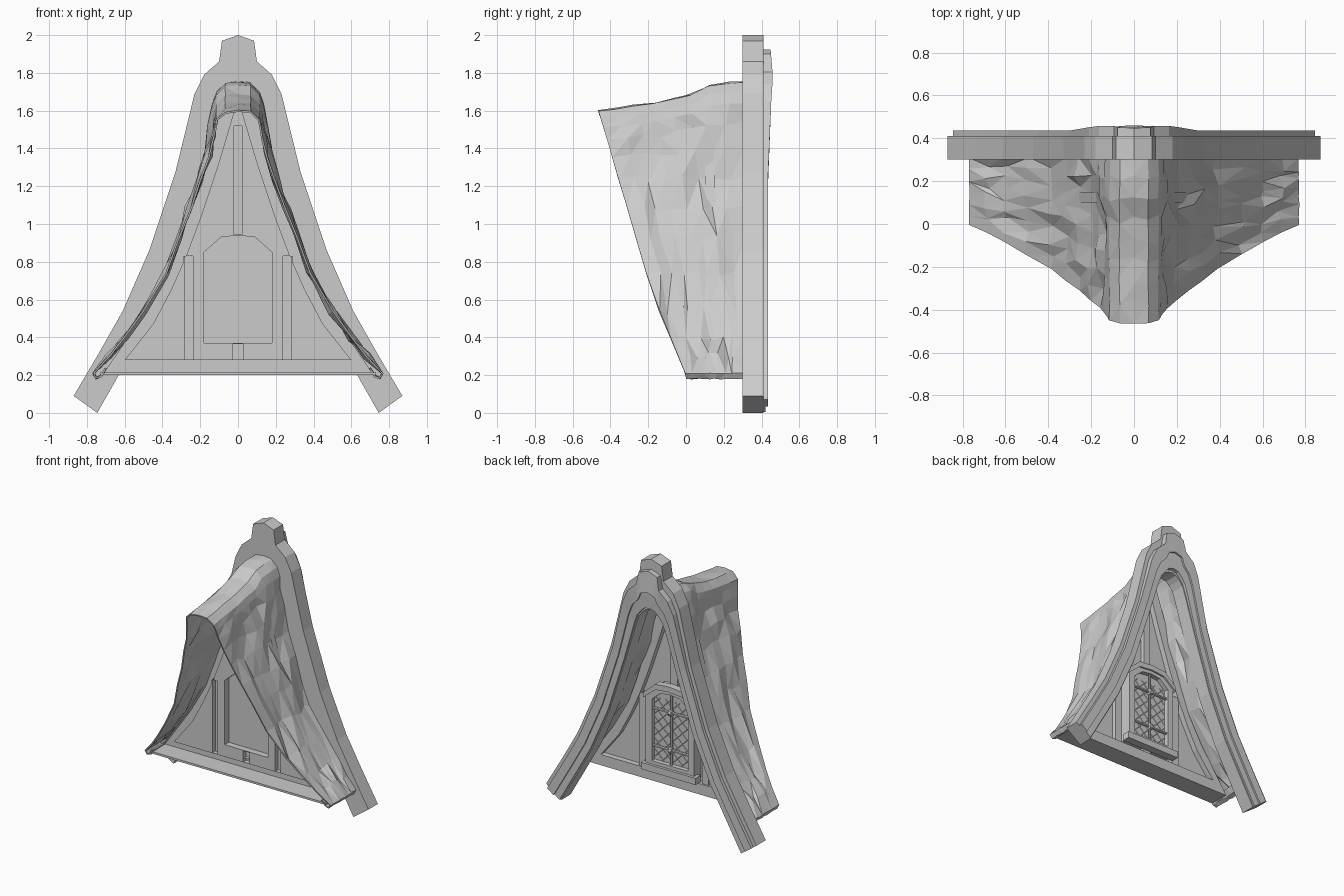
import bpy, bmesh, random
from mathutils import Vector

random.seed(11)
if "Cube" in bpy.data.objects:
    bpy.data.objects.remove(bpy.data.objects["Cube"])

stone = bpy.data.materials.new("plain grey")
stone.use_nodes = True
GREY = (0.6, 0.6, 0.6, 1)
stone.diffuse_color = GREY
stone.node_tree.nodes["Principled BSDF"].inputs["Base Color"].default_value = GREY


def finish(name, bm):
    bmesh.ops.recalc_face_normals(bm, faces=bm.faces)
    me = bpy.data.meshes.new(name)
    bm.to_mesh(me)
    bm.free()
    me.materials.append(stone)
    ob = bpy.data.objects.new(name, me)
    bpy.context.scene.collection.objects.link(ob)
    return ob


def mirrored(half):
    """Right-hand points up to the centre line, continued on the other side."""
    return half + [(-x, z) for x, z in reversed(half) if x > 0]


def mix(a, b, t):
    return [(p[0] + (q[0] - p[0]) * t, p[1] + (q[1] - p[1]) * t) for p, q in zip(a, b)]


def lookup(table, t):
    for (a, va), (b, vb) in zip(table, table[1:]):
        if t <= b:
            return va + (vb - va) * max(0, (t - a) / (b - a))
    return table[-1][1]


def prism(name, pts, y0, y1):
    bm = bmesh.new()
    face = bm.faces.new([bm.verts.new((x, y0, z)) for x, z in pts])
    out = bmesh.ops.extrude_face_region(bm, geom=[face])["geom"]
    bmesh.ops.translate(bm, verts=[v for v in out if isinstance(v, bmesh.types.BMVert)],
                        vec=(0, y1 - y0, 0))
    return finish(name, bm)


def band(name, outer, inner, y0, back, closed=False, front=True):
    """Strip between two outlines, given depth; back is a depth rule by height."""
    bm = bmesh.new()
    rows = []
    for o, i in zip(outer, inner):
        rows.append([bm.verts.new((p[0], y, p[1])) for p, y in
                     ((o, y0), (o, back(o[1])), (i, back(i[1])), (i, y0))])
    n = len(rows)
    for k in range(n if closed else n - 1):
        a, b = rows[k], rows[(k + 1) % n]
        for j in range(4 if front else 3):
            m = (j + 1) % 4
            bm.faces.new((a[j], a[m], b[m], b[j]))
    if not closed:
        bm.faces.new(rows[0])
        bm.faces.new(rows[-1])
    return finish(name, bm)


def rect(x0, x1, z0, z1):
    return [(x0, z0), (x1, z0), (x1, z1), (x0, z1)]


def bars(name, segments, y, r, sides=6):
    bm = bmesh.new()
    for p, q in segments:
        a, b = Vector((p[0], y, p[1])), Vector((q[0], y, q[1]))
        mat = (b - a).to_track_quat("Z", "Y").to_matrix().to_4x4()
        mat.translation = (a + b) / 2
        bmesh.ops.create_cone(bm, cap_ends=True, segments=sides, radius1=r, radius2=r,
                              depth=(b - a).length, matrix=mat)
    return finish(name, bm)


# Curved barge frame with a capped peak and raised mouldings
outer = mirrored([(.87, .09), (.74, .31), (.61, .54), (.47, .86), (.33, 1.28), (.23, 1.69),
                  (.18, 1.79), (.1, 1.86), (.085, 1.97), (0, 2)])
inner = mirrored([(.745, 0), (.62, .22), (.49, .45), (.345, .78), (.21, 1.2), (.125, 1.48),
                  (.1, 1.55), (.07, 1.59), (.04, 1.615), (0, 1.625)])
band("barge_frame", outer, inner, .3, lambda z: .41)
bulge = lambda z: lookup([(0, .435), (1.4, .435), (1.78, .46), (1.96, .445)], z)
band("outer_moulding", mix(outer, inner, .2), mix(outer, inner, .62), .4, bulge)
band("inner_moulding", mix(outer, inner, .62), mix(outer, inner, .95), .4,
     lambda z: bulge(z) - .013)

# Rough roof shell with a rolled eave, its front edge leaning forward toward the ridge
half = [(.7, .235), (.725, .195), (.75, .185), (.765, .21), (.68, .3), (.6, .4), (.5, .54),
        (.38, .74), (.315, .92), (.265, 1.08), (.21, 1.24), (.168, 1.4), (.145, 1.54),
        (.132, 1.64), (.11, 1.7), (.065, 1.745), (0, 1.752)]
profile = mirrored(half)
ridge = [(-.47, .155), (-.15, .11), (.05, .06), (.13, .01), (.32, 0)]
front_lean = [(.2, 0), (.62, -.175), (1.18, -.34), (1.6, -.465)]


def ridge_drop(y, z):
    return lookup(ridge, y) * min(1, max(0, (z - 1.25) / .45))


STEPS = 8
bm = bmesh.new()
grid = []
for x, z in profile:
    y_front = lookup(front_lean, z)
    y_front = lookup(front_lean, z - ridge_drop(y_front, z))
    row = []
    for k in range(STEPS + 1):
        y = y_front + (.31 - y_front) * k / STEPS
        rough = .018 if .25 < z < 1.6 and k > 0 else .003
        slide = random.uniform(-.02, .02) if 0 < k < STEPS else 0
        tuck = .015 * (1 - k / STEPS) * (1 < z < 1.7) * (x > 0 or -1)
        row.append(bm.verts.new((x - tuck + random.uniform(-rough, rough), y + slide,
                                 z - ridge_drop(y, z) + random.uniform(-rough, rough))))
    grid.append(row)
for a, b in zip(grid, grid[1:]):
    for k in range(STEPS):
        bm.faces.new((a[k], a[k + 1], b[k + 1], b[k]))
bmesh.ops.triangulate(bm, faces=bm.faces, quad_method="SHORT_EDGE")
roof = finish("roof_shell", bm)
thick = roof.modifiers.new("thickness", "SOLIDIFY")
thick.thickness = .01
thick.offset = 0

# Gable border, hollow at the front, and base ledge
edge = mirrored([(.72, .2), (.49, .53), (.37, .74), (.305, .92), (.255, 1.08), (.158, 1.4), (.06, 1.69)])
panel = mirrored([(.6, .28), (.45, .47), (.355, .65), (.275, .83), (.2, 1.03), (.1, 1.33), (.02, 1.6)])
band("gable_border", edge, panel, .1, lambda z: .15, closed=True, front=False)
prism("base_ledge", rect(-.73, .73, .2, .215), 0, .15)

# Wall panel with openings for the posts and the window
wall = prism("wall_panel", panel, .1, .108)
window = mirrored([(.2, .31), (.2, .86), (.1, .945), (0, .955)])
recess = mirrored([(.18, .37), (.18, .85), (.09, .93), (0, .94)])
opening = mirrored([(.15, .37), (.15, .83), (.08, .89), (0, .9)])
posts = {"left_post": rect(.235, .285, .282, .83), "right_post": rect(-.285, -.235, .282, .83),
         "lower_post": rect(-.03, .03, .282, .365), "upper_post": rect(-.025, .025, .945, 1.52)}
for n, pts in enumerate(list(posts.values()) + [recess]):
    cutter = prism("opening_cutter_%d" % n, pts, .05, .2)
    cutter.hide_render = True
    cutter.hide_viewport = True
    cut = wall.modifiers.new("opening", "BOOLEAN")
    cut.operation = "DIFFERENCE"
    cut.solver = "EXACT"
    cut.object = cutter

# Posts as channels, open to the front
for name, pts in posts.items():
    (x0, z0), (x1, z1) = pts[0], pts[2]
    prism(name, pts, .135, .143)
    for x in (x0, x1):
        prism(name + "_side", rect(x - .003, x + .003, z0, z1), .1, .143)

# Window reveal, surround, sill, pointed hood and glass
band("window_reveal", window, recess, .108, lambda z: .15, closed=True, front=False)
band("window_frame", window, opening, .15, lambda z: .19, closed=True, front=False)
prism("window_sill", rect(-.225, .225, .295, .345), .15, .21)
hood_low = mirrored([(.215, .83), (.11, .915), (0, .925)])
hood_high = mirrored([(.215, .865), (.115, .955), (0, .965)])
band("window_hood", hood_high, hood_low, .15, lambda z: .202)
prism("window_glass", recess, .148, .156)

# Glazing bars with bosses, and diagonal leading
crossings = (.48, .76)
bars("glazing_bars", [((0, .36), (0, .9))] + [((-.155, z), (.155, z)) for z in crossings], .172, .01)
bars("glazing_bosses", [((-.012, z), (.012, z)) for z in crossings], .176, .024, 8)
leading = []
for slope in (-1, 1):
    for k in range(9):
        c = .3 + k * .08
        ends = sorted(((z - c) / slope for z in (.37, .84)))
        x0, x1 = max(-.15, ends[0]), min(.15, ends[1])
        if x1 - x0 > .03:
            leading.append(((x0, c + slope * x0), (x1, c + slope * x1)))
bars("diagonal_leading", leading, .156, .002, 4)
